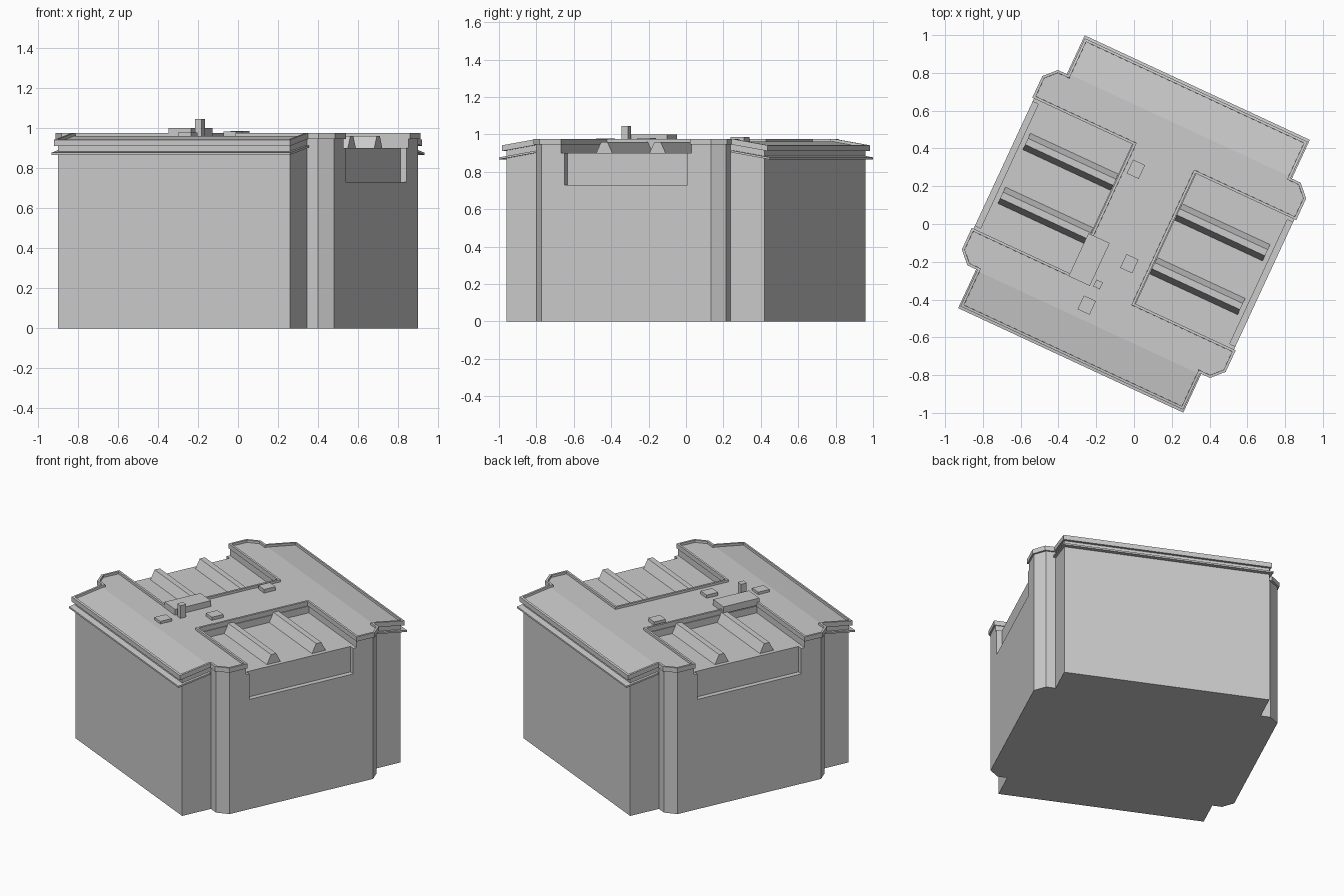
import bpy, bmesh, math

if "Cube" in bpy.data.objects:
    bpy.data.objects.remove(bpy.data.objects["Cube"])

ANGLE = math.radians(-24.9)   # the building is turned in plan
EAVE = 0.575                  # beyond this depth the roof slopes down
SLOPE = 0.165


def finish(bm, name):
    bmesh.ops.recalc_face_normals(bm, faces=bm.faces)
    me = bpy.data.meshes.new(name)
    bm.to_mesh(me)
    bm.free()
    ob = bpy.data.objects.new(name, me)
    bpy.context.collection.objects.link(ob)
    ob.rotation_euler.z = ANGLE
    return ob


def mirror4(q):
    """Closed outline from the points of one quadrant."""
    return (q + [(-x, y) for x, y in reversed(q)] + [(-x, -y) for x, y in q]
            + [(x, -y) for x, y in reversed(q)])


def prism(name, pts, z0, z1, rim=0):
    """Extruded outline whose front and back strips slope down; optional raised rim."""
    bm = bmesh.new()
    f = bm.faces.new([bm.verts.new((x, y, z0)) for x, y in pts])
    ext = bmesh.ops.extrude_face_region(bm, geom=[f])["geom"]
    for v in ext:
        if isinstance(v, bmesh.types.BMVert):
            v.co.z = z1
    for s in (-1, 1):
        bmesh.ops.bisect_plane(bm, geom=bm.verts[:] + bm.edges[:] + bm.faces[:],
                               dist=1e-5, plane_co=(0, s * EAVE, 0), plane_no=(0, 1, 0))
    bmesh.ops.recalc_face_normals(bm, faces=bm.faces)
    if rim:
        top = [f for f in bm.faces if f.normal.z > 0.9]
        bmesh.ops.inset_region(bm, faces=top, thickness=rim, use_even_offset=True)
        bmesh.ops.inset_region(bm, faces=top, thickness=0.0005, use_even_offset=True)
        for v in {v for f in top for v in f.verts}:
            v.co.z -= 0.015
    for v in bm.verts:
        if v.co.z > 0.5:
            v.co.z -= SLOPE * max(0, abs(v.co.y) - EAVE)
    return finish(bm, name)


def box(name, x0, x1, y0, y1, z0, z1):
    bm = bmesh.new()
    bmesh.ops.create_cube(bm, size=1)
    for v in bm.verts:
        v.co = (x1 if v.co.x > 0 else x0, y1 if v.co.y > 0 else y0,
                z1 if v.co.z > 0 else z0)
    return finish(bm, name)


# main walls with the projecting side bays
body = prism("walls", mirror4([(.76, .50), (.70, .56), (.64, .56), (.64, .76)]), 0, .945)

# side pits and the shallow wall recesses below them
for s in (-1, 1):
    for d in ((.187, .385, .90, 1.1), (.727, .362, .73, 1.0)):
        a, b = sorted((s * d[0], s * 1.0))
        cutter = box("cutter", a, b, -d[1], d[1], d[2], d[3])
        cutter.hide_render = True
        bpy.context.view_layer.update()
        m = body.modifiers.new("cut", "BOOLEAN")
        m.operation, m.solver, m.object = "DIFFERENCE", "EXACT", cutter
        bpy.context.view_layer.objects.active = body
        bpy.ops.object.modifier_apply(modifier=m.name)
        bpy.data.objects.remove(cutter)

# roof cap with low parapet rim
prism("roof_cap", mirror4([(.182, .380), (.77, .380), (.77, .506), (.708, .57),
                           (.65, .57), (.65, .782)]), .945, .976, rim=.014)

for s, side in ((-1, "front"), (1, "back")):
    # thin ledge wrapping the end wall
    a, b = s * .57, s * .796
    prism(side + "_ledge", [(-.657, a), (.657, a), (.657, b), (-.657, b)], .903, .914)

# trapezoid skylights in the pits
for sx, side in ((-1, "left"), (1, "right")):
    for sy in (-1, 1):
        bm = bmesh.new()
        prof = [(-.05, .895), (.05, .895), (.018, .96), (-.018, .96)]
        ends = [[bm.verts.new((sx * u, sy * .157 + y, z)) for y, z in prof]
                for u in (.185, .70)]
        bm.faces.new(ends[0])
        bm.faces.new(ends[1])
        for i in range(4):
            j = (i + 1) % 4
            bm.faces.new((ends[0][i], ends[0][j], ends[1][j], ends[1][i]))
        finish(bm, side + "_skylight")

# rooftop equipment
box("roof_unit", -.198, -.074, -.396, -.146, .955, 1.0)
box("chimney", -.057, -.019, -.39, -.35, .955, 1.045)
for x, y, top in ((-.113, .267, .985), (.066, -.201, .982), (-.046, -.495, .978)):
    box("roof_vent", x - .035, x + .035, y - .04, y + .04, .955, top)
